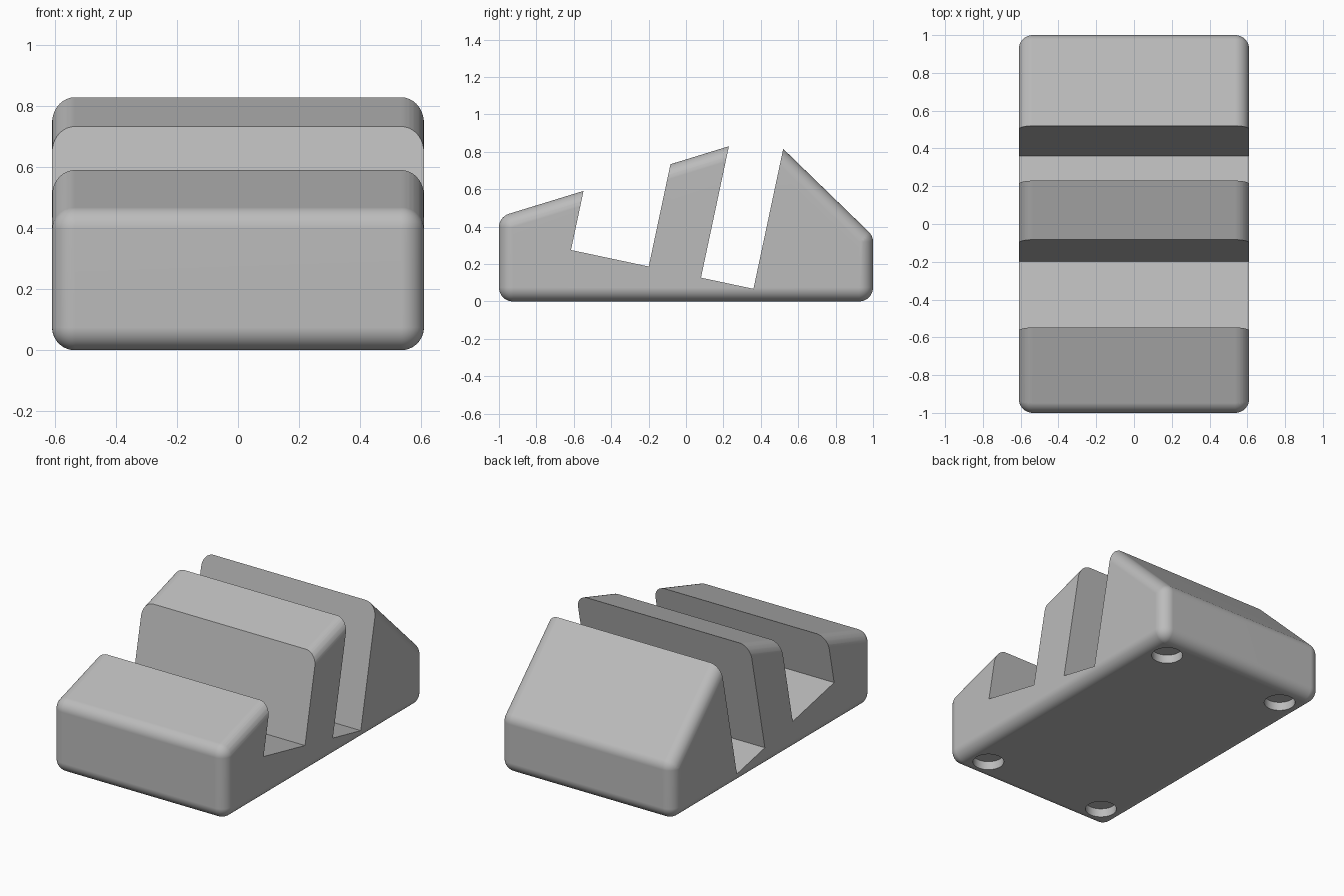
import bpy, bmesh, math
from mathutils import Vector, Matrix

cube = bpy.data.objects.get("Cube")
if cube:
    bpy.data.objects.remove(cube, do_unlink=True)

HALF_WIDTH = 0.61
RADIUS = 0.075
TILT = math.radians(12)

grey = bpy.data.materials.new("light_grey")
grey.use_nodes = True
COLOUR = (0.5, 0.5, 0.5, 1)
grey.diffuse_color = COLOUR
grey.node_tree.nodes["Principled BSDF"].inputs["Base Color"].default_value = COLOUR


def add_object(name, bm):
    mesh = bpy.data.meshes.new(name)
    bmesh.ops.recalc_face_normals(bm, faces=bm.faces)
    bm.to_mesh(mesh)
    bm.free()
    mesh.materials.append(grey)
    obj = bpy.data.objects.new(name, mesh)
    bpy.context.collection.objects.link(obj)
    return obj


def inset_corners(profile, r):
    """Move the corners of a counter-clockwise convex profile inward by r."""
    result = []
    for i, p in enumerate(profile):
        a = (p - profile[i - 1]).normalized()
        b = (profile[(i + 1) % len(profile)] - p).normalized()
        n1, n2 = Vector((-a.y, a.x)), Vector((-b.y, b.x))
        result.append(p + (n1 + n2) * r / (1 + n1.dot(n2)))
    return result


# Body: rounded wedge, the hull of a ball in every inset corner
profile = [Vector(p) for p in
           [(-1, 0), (1, 0), (1, 0.35), (0.439, 0.894), (-1, 0.452)]]
bm = bmesh.new()
for y, z in inset_corners(profile, RADIUS):
    for side in (-1, 1):
        x = side * (HALF_WIDTH - RADIUS)
        bmesh.ops.create_uvsphere(bm, u_segments=40, v_segments=20, radius=RADIUS,
                                  matrix=Matrix.Translation((x, y, z)))
hull = bmesh.ops.convex_hull(bm, input=bm.verts)
inner = {v for v in hull["geom_interior"] + hull["geom_unused"]
         if isinstance(v, bmesh.types.BMVert)}
bmesh.ops.delete(bm, geom=list(inner), context='VERTS')
kept = {f for f in hull["geom"] if isinstance(f, bmesh.types.BMFace)}
bmesh.ops.delete(bm, geom=[f for f in bm.faces if f not in kept], context='FACES')
bmesh.ops.dissolve_limit(bm, angle_limit=math.radians(0.5),
                         verts=bm.verts, edges=bm.edges)
body = add_object("stand_body", bm)


# Slots: tilted boxes starting at the front corner of each slot floor
def slot_cutter(name, y, z, width):
    bm = bmesh.new()
    bmesh.ops.create_cube(bm, size=1)
    bmesh.ops.translate(bm, verts=bm.verts, vec=(0, 0.5, 0.5))
    bmesh.ops.scale(bm, verts=bm.verts, vec=(2, width, 1.5))
    bmesh.ops.transform(bm, verts=bm.verts, matrix=Matrix.Translation((0, y, z))
                        @ Matrix.Rotation(-TILT, 4, 'X'))
    return add_object(name, bm)


cutters = [slot_cutter("wide_slot_cutter", -0.615, 0.275, 0.425),
           slot_cutter("narrow_slot_cutter", 0.08, 0.127, 0.287)]

# Round recesses for feet in the underside
bm = bmesh.new()
for x in (-0.437, 0.437):
    for y in (-0.827, 0.827):
        bmesh.ops.create_cone(bm, cap_ends=True, segments=48, radius1=0.092,
                              radius2=0.092, depth=0.11,
                              matrix=Matrix.Translation((x, y, 0)))
cutters.append(add_object("foot_recess_cutter", bm))

# Cut, then shade smooth with sharp slot edges
bpy.ops.object.select_all(action='DESELECT')
bpy.context.view_layer.objects.active = body
body.select_set(True)
for cutter in cutters:
    cutter.hide_render = True
    mod = body.modifiers.new(cutter.name, 'BOOLEAN')
    mod.operation = 'DIFFERENCE'
    mod.solver = 'EXACT'
    mod.object = cutter
    bpy.ops.object.modifier_apply(modifier=mod.name)
for cutter in cutters:
    bpy.data.objects.remove(cutter, do_unlink=True)
bpy.ops.object.shade_smooth_by_angle(angle=math.radians(25))
normals = body.modifiers.new("flat_face_normals", 'WEIGHTED_NORMAL')
normals.keep_sharp = True
